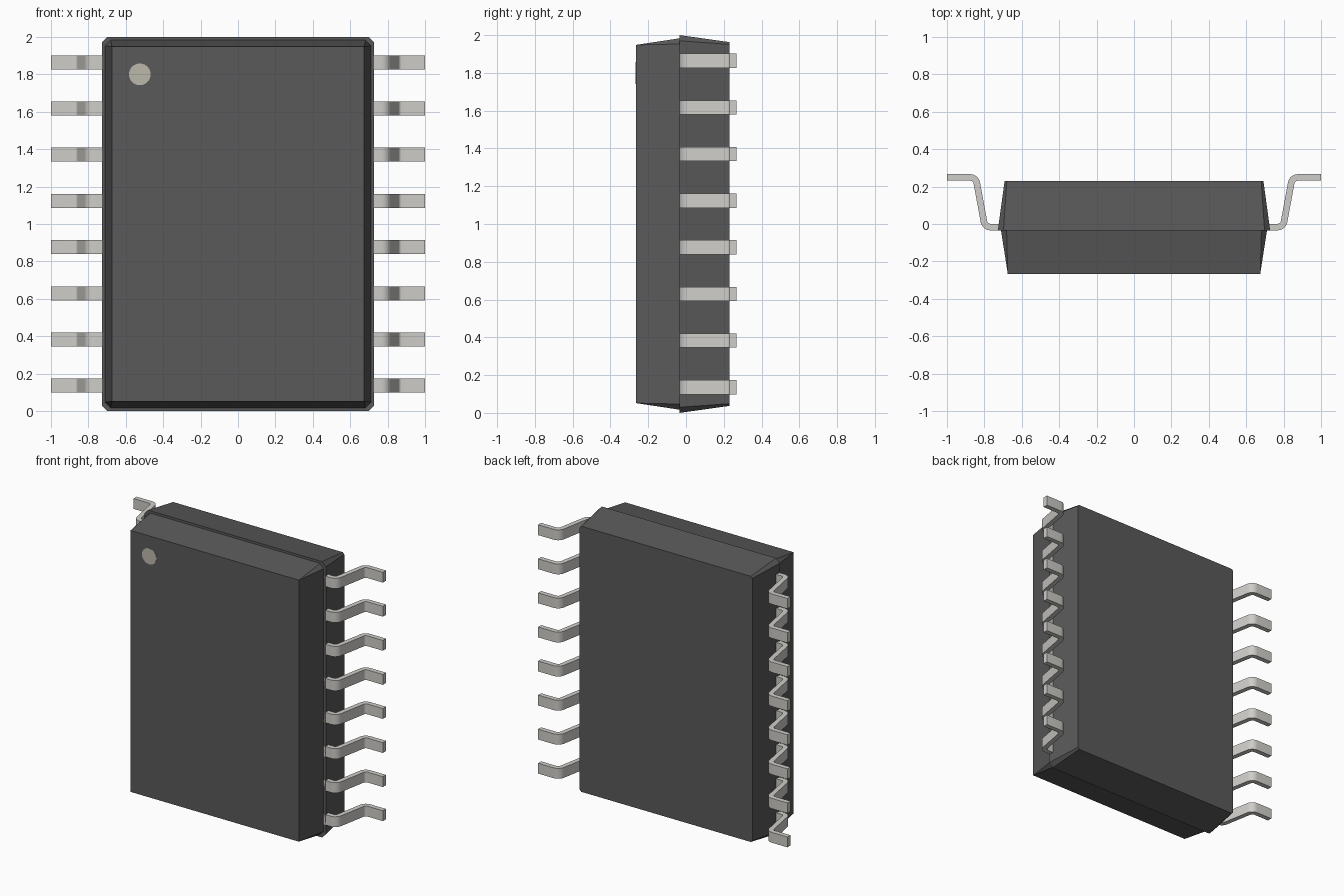
import bpy, bmesh, math
from mathutils import Vector

if "Cube" in bpy.data.objects:
    bpy.data.objects.remove(bpy.data.objects["Cube"])


def material(name, rgb):
    m = bpy.data.materials.new(name)
    m.diffuse_color = (*rgb, 1)
    m.use_nodes = True
    m.node_tree.nodes["Principled BSDF"].inputs["Base Color"].default_value = m.diffuse_color
    return m


DARK = material("dark_plastic", (0.10, 0.10, 0.10))
METAL = material("tinned_metal", (0.62, 0.61, 0.58))
CREAM = material("marker_paint", (0.50, 0.48, 0.41))


def make_object(name, bm, mat):
    bmesh.ops.recalc_face_normals(bm, faces=bm.faces)
    me = bpy.data.meshes.new(name)
    bm.to_mesh(me)
    bm.free()
    me.materials.append(mat)
    ob = bpy.data.objects.new(name, me)
    bpy.context.collection.objects.link(ob)
    return ob


def chamfered_ring(bm, y, hx, hz, c):
    """Rectangle with cut corners, centred on z = 1."""
    pts = [(hx - c, -hz), (hx, c - hz), (hx, hz - c), (hx - c, hz),
           (c - hx, hz), (-hx, hz - c), (-hx, c - hz), (c - hx, -hz)]
    return [bm.verts.new((x, y, z + 1)) for x, z in pts]


# Moulded body: two tapered halves with a small step at the parting line
bm = bmesh.new()
rings = [chamfered_ring(bm, *r) for r in (
    (-0.266, 0.675, 0.948, 0.0),
    (-0.034, 0.711, 0.983, 0.030),
    (-0.034, 0.728, 1.000, 0.030),
    (0.229, 0.692, 0.963, 0.012))]
for a, b in zip(rings, rings[1:]):
    for i in range(8):
        j = (i + 1) % 8
        bm.faces.new((a[i], a[j], b[j], b[i]))
bm.faces.new(rings[0])
bm.faces.new(rings[-1])
bmesh.ops.remove_doubles(bm, verts=bm.verts, dist=1e-5)
make_object("body", bm, DARK)


# Pin-one marker dot on the front face
bm = bmesh.new()
bmesh.ops.create_cone(bm, cap_ends=True, segments=40, radius1=0.058,
                      radius2=0.058, depth=0.004)
dot = make_object("marker_dot", bm, CREAM)
dot.rotation_euler.x = math.pi / 2
dot.location = (-0.525, -0.2655, 1.8)


def fillet_path(points, radius, steps):
    """Round the inner corners of a 2D path; returns (point, normal) pairs."""
    p = [Vector(q) for q in points]
    left = lambda d: Vector((-d.y, d.x))
    out = [(p[0], left((p[1] - p[0]).normalized()))]
    for a, b, c in zip(p, p[1:], p[2:]):
        d1, d2 = (b - a).normalized(), (c - b).normalized()
        turn = d1.angle_signed(d2) * -1
        sign = 1 if turn > 0 else -1
        start = b - d1 * radius * math.tan(abs(turn) / 2)
        centre = start + left(d1) * radius * sign
        a0 = math.atan2(d1.y, d1.x)
        for i in range(steps + 1):
            ang = a0 + turn * i / steps
            n = Vector((-math.sin(ang), math.cos(ang)))
            out.append((centre - n * radius * sign, n))
    out.append((p[-1], left((p[-1] - p[-2]).normalized())))
    return out


# Gull-wing lead: constant thickness strip, extruded along z
HALF_T, HALF_W = 0.0175, 0.0375
path = fillet_path([(0.70, -0.0165), (0.797, -0.0165),
                    (0.846, 0.249), (1.0, 0.249)], 0.036, 7)
bm = bmesh.new()
sections = []
for q, n in path:
    l, r = q + n * HALF_T, q - n * HALF_T
    sections.append([bm.verts.new((v.x, v.y, z)) for v, z in
                     ((l, -HALF_W), (r, -HALF_W), (r, HALF_W), (l, HALF_W))])
for a, b in zip(sections, sections[1:]):
    for i in range(4):
        j = (i + 1) % 4
        bm.faces.new((a[i], a[j], b[j], b[i]))
bm.faces.new(sections[0])
bm.faces.new(sections[-1])
lead = make_object("lead_pair_1", bm, METAL)
bpy.context.view_layer.objects.active = lead
lead.select_set(True)
bpy.ops.object.shade_smooth_by_angle(angle=math.radians(35))

# Eight evenly spaced leads, mirrored to both sides
for i in range(8):
    ob = lead
    if i:
        ob = bpy.data.objects.new(f"lead_pair_{i + 1}", lead.data)
        bpy.context.collection.objects.link(ob)
    ob.location.z = 1 + (i - 3.5) * 0.247
    ob.modifiers.new("mirror", 'MIRROR').use_axis[0] = True
